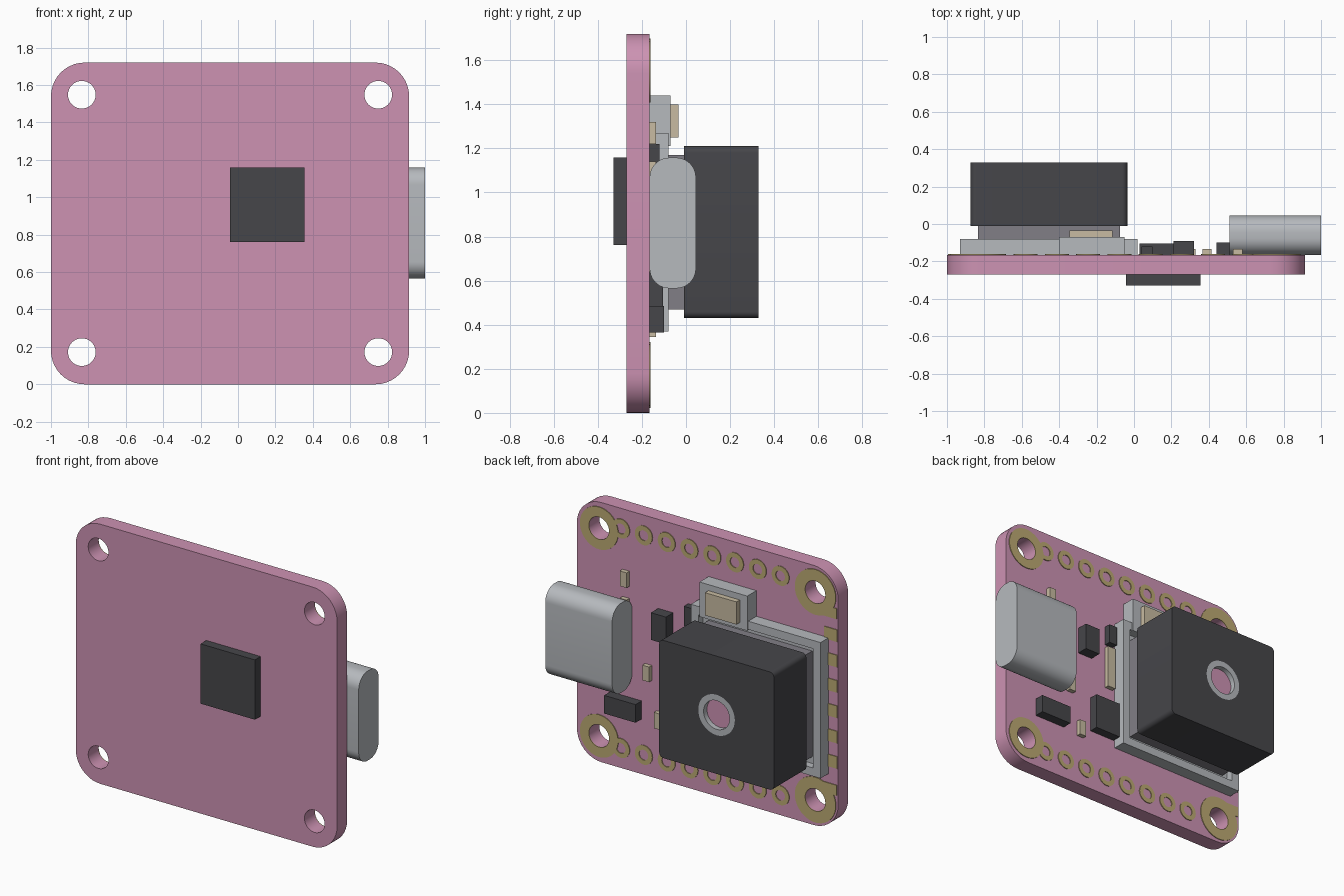
import bpy, bmesh, math
from mathutils import Matrix

cube = bpy.data.objects.get("Cube")
if cube:
    bpy.data.objects.remove(cube)


def material(name, rgb):
    m = bpy.data.materials.new(name)
    m.use_nodes = True
    m.diffuse_color = (*rgb, 1)
    m.node_tree.nodes["Principled BSDF"].inputs["Base Color"].default_value = (*rgb, 1)
    return m


PINK = material("pink board", (0.61, 0.29, 0.45))
DARK = material("dark plastic", (0.061, 0.061, 0.068))
GREY = material("light metal", (0.47, 0.49, 0.515))
MID = material("mid grey", (0.22, 0.21, 0.24))
GOLD = material("gold pad", (0.5, 0.4, 0.17))
TAN = material("tan ceramic", (0.58, 0.50, 0.36))

# Local profile axes (a, b, depth) to world
AXES = {
    "y": Matrix(((1, 0, 0), (0, 0, 1), (0, 1, 0))).to_4x4(),
    "x": Matrix(((0, 0, 1), (1, 0, 0), (0, 1, 0))).to_4x4(),
}


def circle(cx, cy, r, n=40):
    return [(cx + r * math.cos(math.tau * i / n), cy + r * math.sin(math.tau * i / n))
            for i in range(n)]


def rounded(a0, a1, b0, b1, r, n=10):
    pts = []
    corners = ((a1 - r, b1 - r), (a0 + r, b1 - r), (a0 + r, b0 + r), (a1 - r, b0 + r))
    for k, (cx, cy) in enumerate(corners):
        for i in range(n + 1):
            t = math.pi / 2 * (k + i / n)
            pts.append((cx + r * math.cos(t), cy + r * math.sin(t)))
    return pts


def rect(a0, a1, b0, b1):
    return [(a0, b0), (a1, b0), (a1, b1), (a0, b1)]


def extrude(name, loops, lo, hi, mat, axis="y"):
    """Solid from an outline (inner loops become holes), spanning lo..hi."""
    cu = bpy.data.curves.new(name + " profile", "CURVE")
    cu.dimensions = "2D"
    cu.fill_mode = "BOTH"
    cu.extrude = (hi - lo) / 2
    for pts in loops:
        s = cu.splines.new("POLY")
        s.points.add(len(pts) - 1)
        for p, (a, b) in zip(s.points, pts):
            p.co = (a, b, 0, 1)
        s.use_cyclic_u = True
    tmp = bpy.data.objects.new(name + " profile", cu)
    bpy.context.collection.objects.link(tmp)
    dg = bpy.context.evaluated_depsgraph_get()
    me = bpy.data.meshes.new_from_object(tmp.evaluated_get(dg))
    bpy.data.objects.remove(tmp)
    bm = bmesh.new()
    bm.from_mesh(me)
    bmesh.ops.translate(bm, verts=bm.verts, vec=(0, 0, (lo + hi) / 2))
    bmesh.ops.transform(bm, matrix=AXES[axis], verts=bm.verts)
    bmesh.ops.remove_doubles(bm, verts=bm.verts, dist=1e-5)
    bmesh.ops.recalc_face_normals(bm, faces=bm.faces)
    bm.to_mesh(me)
    bm.free()
    me.name = name
    me.materials.clear()
    me.materials.append(mat)
    ob = bpy.data.objects.new(name, me)
    bpy.context.collection.objects.link(ob)
    bpy.ops.object.select_all(action="DESELECT")
    ob.select_set(True)
    bpy.context.view_layer.objects.active = ob
    bpy.ops.object.shade_smooth_by_angle(angle=math.radians(30))
    return ob


def block(name, x0, x1, z0, z1, y0, y1, mat):
    return extrude(name, [rect(x0, x1, z0, z1)], y0, y1, mat)


BACK = -0.165   # rear face of the board
PAD = BACK + 0.005
TOP = 1.72

# Board with four mounting holes
holes = [(x, z) for x in (-0.835, 0.75) for z in (0.172, TOP - 0.172)]
extrude("board", [rounded(-1, 0.915, 0, TOP, 0.18)] + [circle(x, z, 0.074) for x, z in holes],
        -0.27, BACK, PINK)

# Gold rings around the mounting holes, with edge tabs
for x, z in holes:
    r = 0.15 if x < 0 else 0.14
    extrude("mounting_pad", [circle(x, z, r), circle(x, z, 0.074)], BACK, PAD, GOLD)
for z0 in (0.24, TOP - 0.31):
    block("mounting_pad_tab", -0.99, -0.88, z0, z0 + 0.07, BACK, PAD, GOLD)

# Two rows of pin rings
for z in (0.133, TOP - 0.133):
    for i in range(8):
        x = 0.59 - i * 0.167
        extrude("pin_ring", [circle(x, z, 0.064, 24), circle(x, z, 0.034, 24)], BACK, PAD, GOLD)

# Solder pads along the edge
for i in range(6):
    z = 0.46 + i * 0.168
    block("edge_pad", -0.995, -0.9, z - 0.04, z + 0.04, BACK, PAD, GOLD)

# Processor on the front
block("front_chip", -0.043, 0.355, 0.762, 1.158, -0.33, -0.27, DARK)

# Cable port
extrude("cable_port", [rounded(BACK, 0.045, 0.565, 1.158, 0.09)], 0.51, 1.0, GREY, "x")

# Camera socket
extrude("socket_frame", [rect(-0.93, 0.02, 0.37, 1.27), rect(-0.875, -0.035, 0.425, 1.215)],
        BACK, -0.08, GREY)
block("socket_floor", -0.88, -0.03, 0.42, 1.22, BACK, -0.13, GREY)
block("socket_tab", -0.40, -0.05, 1.21, 1.44, BACK, -0.07, GREY)
block("socket_tab_plate", -0.345, -0.115, 1.25, 1.40, -0.07, -0.035, TAN)
block("camera_base", -0.835, -0.075, 0.47, 1.17, -0.13, -0.01, MID)

# Camera body, lens collar and lens
cx, cz = -0.455, 0.82
extrude("camera_body", [rounded(-0.875, -0.035, 0.43, 1.21, 0.03, 6), circle(cx, cz, 0.134)],
        -0.01, 0.33, DARK)
extrude("lens_collar", [circle(cx, cz, 0.134), circle(cx, cz, 0.095)], 0.2, 0.33, GREY)
extrude("lens", [circle(cx, cz, 0.098)], 0.2, 0.295, PINK)

# Small dark chips: x, z ranges and height
for name, x0, x1, z0, z1, h in (
        ("regulator", 0.21, 0.32, 0.95, 1.13, 0.075),
        ("button", 0.44, 0.67, 0.365, 0.485, 0.065),
        ("memory_chip", 0.03, 0.22, 0.42, 0.66, 0.06),
        ("diode", 0.04, 0.10, 1.09, 1.22, 0.045)):
    block(name, x0, x1, z0, z1, BACK, BACK + h, DARK)

# Small tan components
for x0, x1, z0, z1 in (
        (0.53, 0.58, 1.22, 1.32), (0.53, 0.58, 1.04, 1.14), (0.365, 0.415, 0.64, 0.74),
        (0.28, 0.33, 0.345, 0.45), (0.04, 0.10, 0.78, 1.07)):
    block("capacitor", x0, x1, z0, z1, BACK, BACK + 0.03, TAN)
